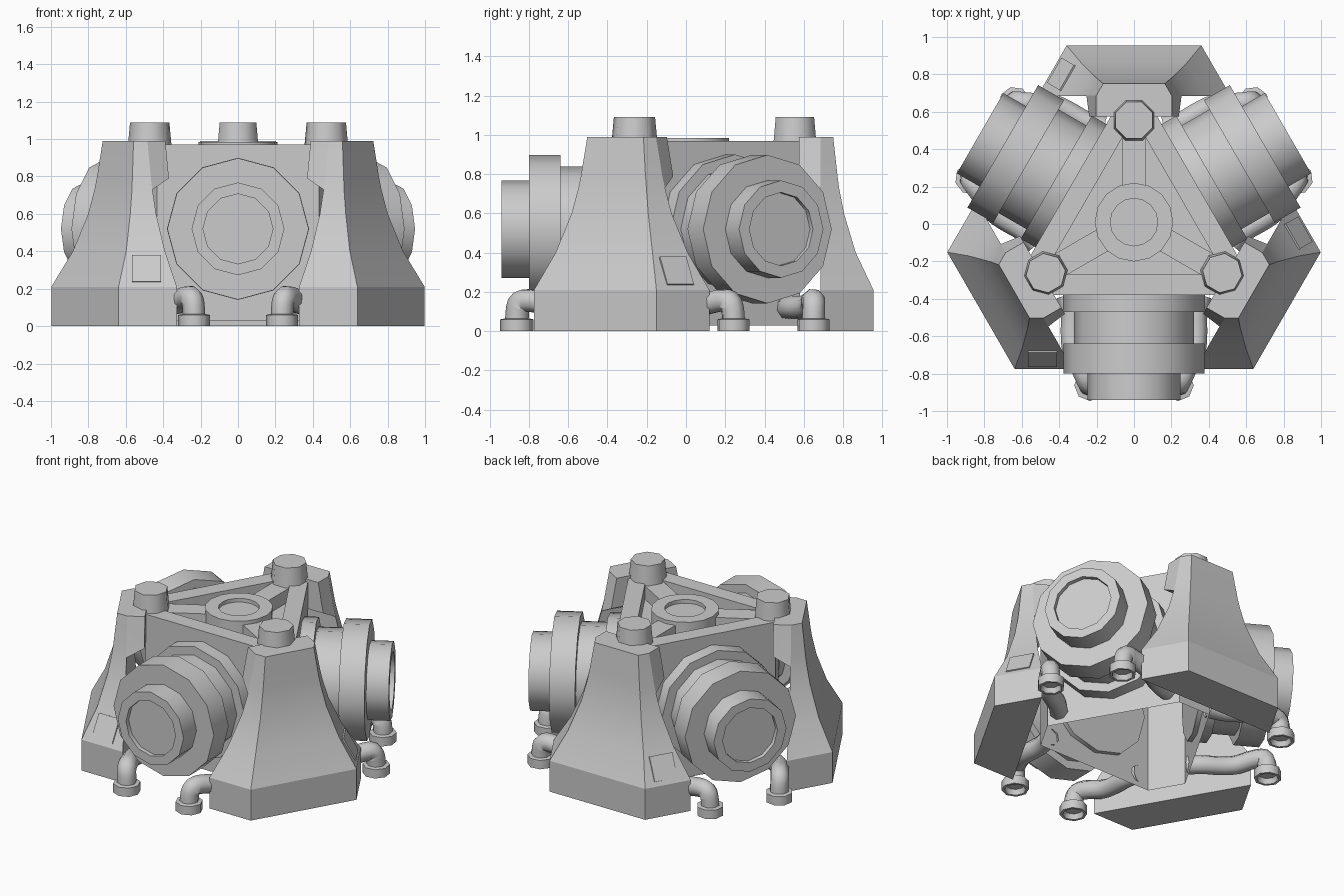
import bpy, bmesh, math
from mathutils import Matrix, Vector

if "Cube" in bpy.data.objects:
    bpy.data.objects.remove(bpy.data.objects["Cube"])

CENTRE = Matrix.Translation((0, 0.01, 0))
BARREL_Z = 0.52


def loft(name, rings, mat=CENTRE, cap_start=True, cap_end=True, smooth=35):
    """Join equal-sized point rings into a mesh; smooth is the sharp-edge angle."""
    bm = bmesh.new()
    loops = [[bm.verts.new(p) for p in ring] for ring in rings]
    n = len(rings[0])
    for a, b in zip(loops, loops[1:]):
        for i in range(n):
            j = (i + 1) % n
            bm.faces.new((a[i], a[j], b[j], b[i]))
    if cap_start:
        bm.faces.new(loops[0])
    if cap_end:
        bm.faces.new(loops[-1])
    bmesh.ops.recalc_face_normals(bm, faces=bm.faces[:])
    me = bpy.data.meshes.new(name)
    bm.to_mesh(me)
    bm.free()
    if smooth:
        me.shade_smooth()
        me.set_sharp_from_angle(angle=math.radians(smooth))
    ob = bpy.data.objects.new(name, me)
    ob.matrix_world = mat
    bpy.context.collection.objects.link(ob)
    return ob


def lathe(name, profile, n, mat, phase=0.0, **kw):
    """Revolve (radius, height) pairs about the local z axis."""
    rings = [[(r * math.cos(2 * math.pi * (i + phase) / n),
               r * math.sin(2 * math.pi * (i + phase) / n), h) for i in range(n)]
             for r, h in profile]
    return loft(name, rings, mat, **kw)


def box(name, size, mat):
    x, y, z = (s / 2 for s in size)
    return loft(name, [[(-x, -y, h), (x, -y, h), (x, y, h), (-x, y, h)] for h in (-z, z)],
                mat, smooth=0)


def pipe(name, points, radius, mat):
    cu = bpy.data.curves.new(name, 'CURVE')
    cu.dimensions = '3D'
    cu.bevel_depth = radius
    cu.bevel_resolution = 2
    cu.resolution_u = 3
    sp = cu.splines.new('NURBS')
    sp.points.add(len(points) - 1)
    for p, co in zip(sp.points, points):
        p.co = (*co, 1)
    sp.order_u = 3
    sp.use_endpoint_u = True
    ob = bpy.data.objects.new(name, cu)
    ob.matrix_world = mat
    bpy.context.collection.objects.link(ob)


def tri_ring(dist, tip, z):
    """Triangle with clipped corners: side distance, corner distance."""
    hw = (2 * dist - tip) * math.tan(math.radians(30))
    pts = []
    for k in range(3):
        rot = Matrix.Rotation(math.radians(120 * k), 3, 'Z')
        pts += [rot @ Vector((hw, tip, z)), rot @ Vector((-hw, tip, z))]
    return pts


# Central body: open-bottomed shell with a recessed top
loft("core_body", [tri_ring(0.39, 0.57, 0.03), tri_ring(0.39, 0.57, 0.97),
                   tri_ring(0.28, 0.5, 0.97), tri_ring(0.28, 0.5, 0.87)],
     cap_start=False, smooth=0)

# Round hub in the recess
lathe("top_hub", [(0.21, 0.86), (0.21, 0.985), (0.127, 0.985), (0.127, 0.96)], 16, CENTRE)

# Leg sections: height, half width, outer distance, back distance (neck joins core on top)
LEG_BACK = 0.676
LEG = [(0, 0.36, 0.945, 0.675), (0.21, 0.36, 0.945, 0.675), (0.4, 0.285, 0.855, 0.675),
       (0.6, 0.225, 0.795, 0.675), (0.73, 0.2, 0.77, 0.675), (0.79, 0.19, 0.762, 0.565),
       (0.99, 0.165, 0.74, 0.565)]
leg_rings = []
for z, w, d, back in LEG:
    w2 = w + (d - LEG_BACK) * math.tan(math.radians(30))
    half = [(w, d), (w2, LEG_BACK), (w2, back)]
    leg_rings.append([(x, y, z) for x, y in half] + [(-x, y, z) for x, y in reversed(half)])

for k in range(3):
    base = CENTRE @ Matrix.Rotation(math.radians(120 * k), 4, 'Z')
    tag = f"_{k + 1}"

    # Flared leg with its neck, bolt on top and rib to the hub
    loft("leg" + tag, leg_rings, base, smooth=20)
    lathe("leg_bolt" + tag, [(0.118, 0.96), (0.106, 1.09)], 8,
          base @ Matrix.Translation((0, 0.545, 0)), phase=0.5, smooth=50)
    box("top_rib" + tag, (0.13, 0.36, 0.1),
        base @ Matrix.Translation((0, 0.36, 0.91)))

    # Small plate on the sloping leg side
    box("leg_plate" + tag, (0.155, 0.02, 0.16),
        base @ Matrix.Translation((-0.49, -0.728, 0.305))
        @ Matrix.Rotation(math.radians(-29), 4, 'X'))

    # Stepped barrel, revolved along -y
    lathe("barrel" + tag,
          [(0.38, 0.36), (0.38, 0.48), (0.32, 0.48), (0.32, 0.65), (0.378, 0.65),
           (0.378, 0.81), (0.248, 0.81), (0.248, 0.95), (0.187, 0.95), (0.187, 0.92)], 12,
          base @ Matrix.Translation((0, 0, BARREL_Z)) @ Matrix.Rotation(math.radians(90), 4, 'X'))

    # Bent drain pipes with collars under each barrel
    for side, sx in (("_left", -1), ("_right", 1)):
        path = [(0.235, -0.872, 0.03), (0.235, -0.872, 0.09), (0.245, -0.86, 0.16),
                (0.28, -0.78, 0.155), (0.33, -0.69, 0.13), (0.335, -0.58, 0.12),
                (0.33, -0.48, 0.12), (0.36, -0.39, 0.12)]
        pipe("drain_pipe" + side + tag, [(sx * x, y, z) for x, y, z in path], 0.06, base)
        lathe("pipe_collar" + side + tag,
              [(0.058, 0.035), (0.068, 0.0), (0.085, 0.0), (0.085, 0.06), (0.06, 0.065)], 8,
              base @ Matrix.Translation((sx * 0.235, -0.872, 0)), smooth=50)
